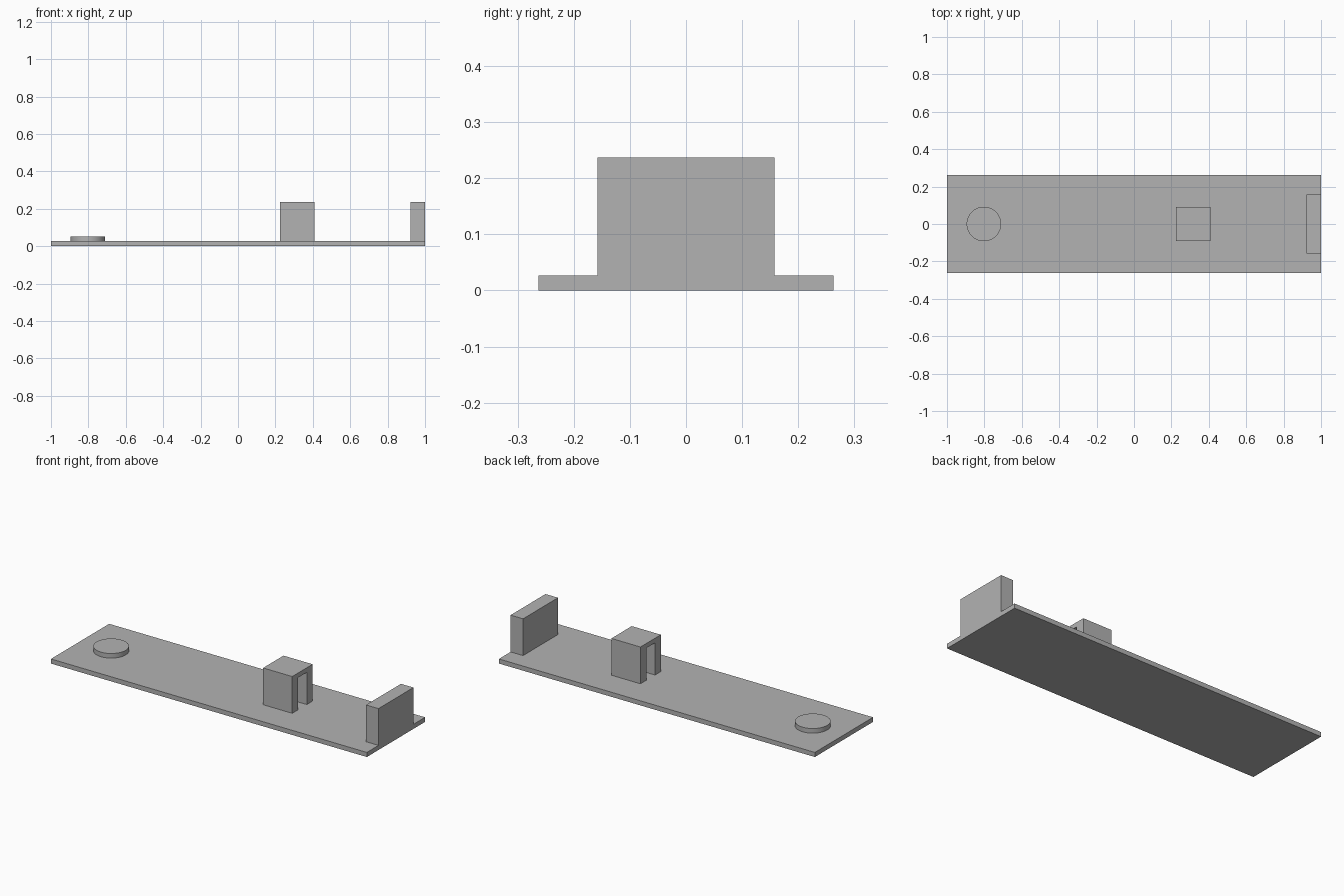
import bpy
import bmesh
from mathutils import Matrix

if "Cube" in bpy.data.objects:
    bpy.data.objects.remove(bpy.data.objects["Cube"], do_unlink=True)

U = 2 / 76  # one module: the plate thickness

grey = bpy.data.materials.new("plain grey")
grey.use_nodes = True
grey.diffuse_color = (0.45, 0.45, 0.45, 1)
grey.node_tree.nodes["Principled BSDF"].inputs["Base Color"].default_value = (0.45, 0.45, 0.45, 1)


def finish(name, bm):
    bmesh.ops.scale(bm, vec=(U, U, U), verts=bm.verts)
    bmesh.ops.recalc_face_normals(bm, faces=bm.faces)
    mesh = bpy.data.meshes.new(name)
    bm.to_mesh(mesh)
    bm.free()
    mesh.materials.append(grey)
    obj = bpy.data.objects.new(name, mesh)
    bpy.context.collection.objects.link(obj)
    return obj


def extrude_x(name, profile, x0, x1):
    """Extrude a y-z profile from x0 to x1, in modules."""
    bm = bmesh.new()
    face = bm.faces.new([bm.verts.new((x0, y, z)) for y, z in profile])
    new = bmesh.ops.extrude_face_region(bm, geom=[face])["geom"]
    verts = [v for v in new if isinstance(v, bmesh.types.BMVert)]
    bmesh.ops.translate(bm, vec=(x1 - x0, 0, 0), verts=verts)
    return finish(name, bm)


def rectangle(half, z0, z1):
    return [(-half, z0), (half, z0), (half, z1), (-half, z1)]


# Base plate and upright end wall
extrude_x("base_plate", rectangle(10, 0, 1), -38, 38)
extrude_x("end_wall", rectangle(6, 1, 9), 35, 38)

# Arch block with a tunnel running lengthwise
right_half = [(1.5, 8), (1.5, 1), (3.5, 1), (3.5, 9)]
arch = right_half + [(-y, z) for y, z in reversed(right_half)]
extrude_x("arch_block", arch, 8.5, 15.5)

# Low round disc
bm = bmesh.new()
bmesh.ops.create_cone(bm, cap_ends=True, segments=64, radius1=3.5, radius2=3.5,
                      depth=1, matrix=Matrix.Translation((-30.5, 0, 1.5)))
disc = finish("round_disc", bm)
bpy.ops.object.select_all(action="DESELECT")
disc.select_set(True)
bpy.context.view_layer.objects.active = disc
bpy.ops.object.shade_smooth_by_angle()
